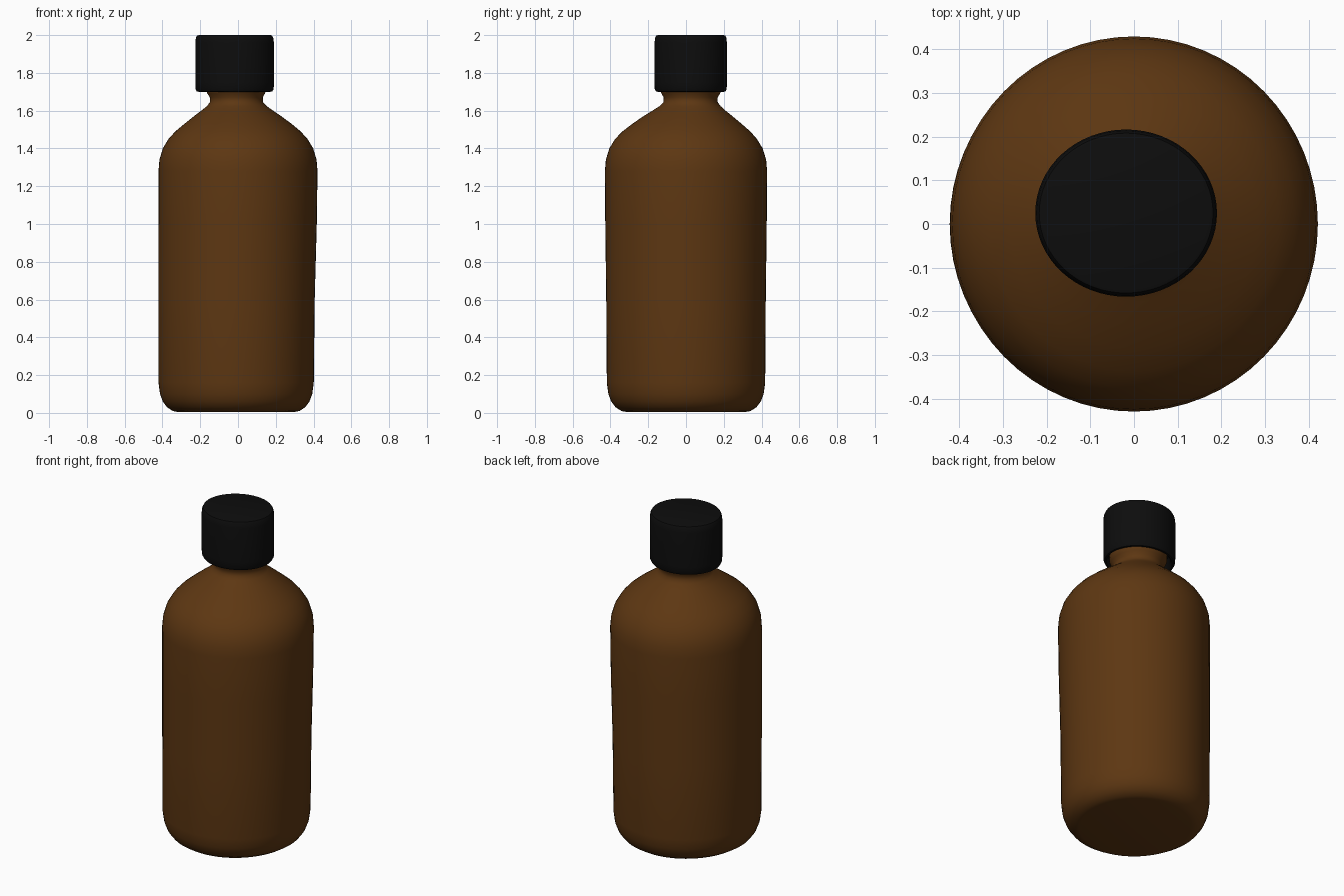
import bpy, bmesh
from math import sin, cos, tau, radians

if "Cube" in bpy.data.objects:
    bpy.data.objects.remove(bpy.data.objects["Cube"])

SEGMENTS = 64


def loft(name, rings, color, y_scale):
    """Stack rings (z, radius, centre x, centre y) and close both ends."""
    bm = bmesh.new()
    loops = []
    for z, r, cx, cy in rings:
        loops.append([bm.verts.new((cx + r * cos(tau * i / SEGMENTS),
                                    cy + r * y_scale * sin(tau * i / SEGMENTS), z))
                      for i in range(SEGMENTS)])
    for a, b in zip(loops, loops[1:]):
        for i in range(SEGMENTS):
            j = (i + 1) % SEGMENTS
            bm.faces.new((a[i], a[j], b[j], b[i]))
    bm.faces.new(loops[0][::-1])
    bm.faces.new(loops[-1])
    bmesh.ops.recalc_face_normals(bm, faces=bm.faces)
    mesh = bpy.data.meshes.new(name)
    bm.to_mesh(mesh)
    bm.free()
    obj = bpy.data.objects.new(name, mesh)
    bpy.context.collection.objects.link(obj)
    mat = bpy.data.materials.new(name + "_material")
    mat.diffuse_color = color
    mat.use_nodes = True
    mat.node_tree.nodes["Principled BSDF"].inputs["Base Color"].default_value = mat.diffuse_color
    mesh.materials.append(mat)
    bpy.ops.object.select_all(action='DESELECT')
    obj.select_set(True)
    bpy.context.view_layer.objects.active = obj
    bpy.ops.object.shade_smooth_by_angle(angle=radians(40))
    return obj


# Amber glass bottle: rounded base, straight wall, domed shoulder, slim neck
bottle = [
    (0.005, 0.31, -0.01, 0), (0.01, 0.335, -0.01, 0), (0.03, 0.366, -0.01, 0),
    (0.06, 0.388, -0.01, 0), (0.10, 0.403, -0.01, 0), (0.16, 0.411, -0.01, 0),
    (0.60, 0.414, -0.008, 0), (1.00, 0.419, -0.002, 0), (1.28, 0.421, 0, 0),
    (1.34, 0.416, 0, 0), (1.40, 0.398, 0, 0), (1.45, 0.368, 0, 0),
    (1.49, 0.332, 0, 0.002), (1.53, 0.284, 0, 0.005), (1.57, 0.232, -0.002, 0.01),
    (1.60, 0.19, -0.004, 0.016), (1.625, 0.157, -0.006, 0.022),
    (1.645, 0.141, -0.008, 0.024), (1.67, 0.14, -0.009, 0.025),
    (1.69, 0.152, -0.01, 0.025), (1.71, 0.16, -0.01, 0.025), (1.80, 0.16, -0.01, 0.025),
]
loft("bottle", bottle, (0.11, 0.038, 0.006, 1), 1.02)

# Black screw cap, hollow underneath where the neck enters
cap = [(z, r, -0.018, 0.025) for z, r in [
    (1.76, 0.17), (1.715, 0.178), (1.70, 0.19), (1.702, 0.2), (1.715, 0.207),
    (1.75, 0.208), (1.96, 0.208), (1.985, 0.205), (1.997, 0.199), (2.0, 0.19)]]
loft("cap", cap, (0.004, 0.004, 0.004, 1), 0.92)
